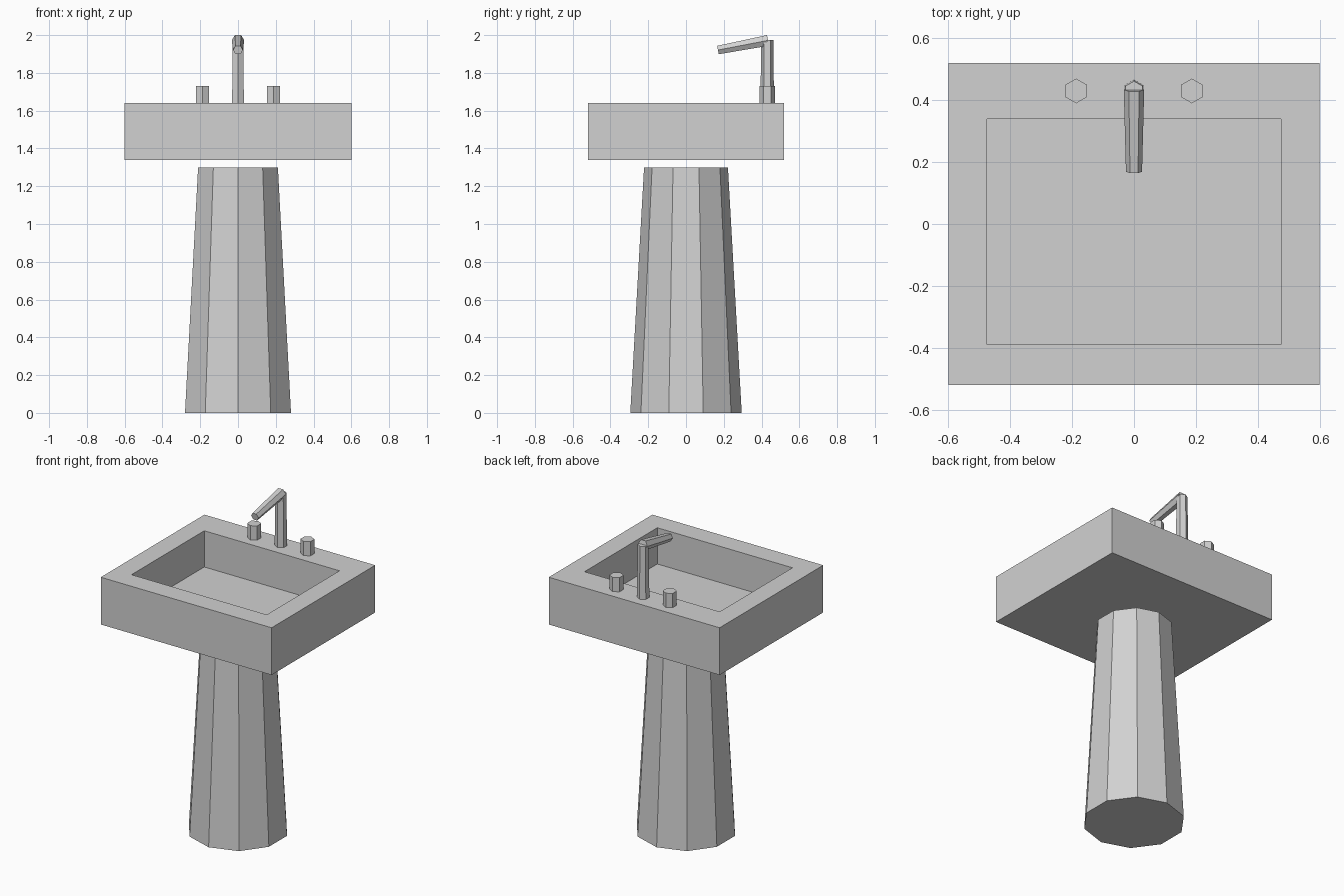
import bpy
import bmesh
from math import sin, cos, tau
from mathutils import Vector

default_cube = bpy.data.objects.get("Cube")
if default_cube:
    bpy.data.objects.remove(default_cube, do_unlink=True)

# Single light grey ceramic colour
GREY = (0.64, 0.64, 0.64, 1.0)
ceramic = bpy.data.materials.new("light_grey_ceramic")
ceramic.use_nodes = True
ceramic.diffuse_color = GREY
ceramic.node_tree.nodes["Principled BSDF"].inputs["Base Color"].default_value = GREY


def loft(name, rings):
    """Skin a list of matching point loops and cap both ends."""
    bm = bmesh.new()
    loops = [[bm.verts.new(p) for p in ring] for ring in rings]
    n = len(loops[0])
    for a, b in zip(loops, loops[1:]):
        for i in range(n):
            j = (i + 1) % n
            bm.faces.new((a[i], a[j], b[j], b[i]))
    bm.faces.new(loops[0][::-1])
    bm.faces.new(loops[-1])
    bmesh.ops.recalc_face_normals(bm, faces=bm.faces[:])
    mesh = bpy.data.meshes.new(name)
    bm.to_mesh(mesh)
    bm.free()
    mesh.materials.append(ceramic)
    obj = bpy.data.objects.new(name, mesh)
    bpy.context.collection.objects.link(obj)
    return obj


def tapered_prism(name, start, end, r_start, r_end, sides, corner):
    """Faceted tube between two points, first corner towards the given direction."""
    start, end = Vector(start), Vector(end)
    u = Vector(corner).normalized()
    v = (end - start).normalized().cross(u)
    angles = [tau * i / sides for i in range(sides)]
    return loft(name, [[c + r * (cos(t) * u + sin(t) * v) for t in angles]
                       for c, r in ((start, r_start), (end, r_end))])


def rectangle(x, y_front, y_back, z):
    return [(-x, y_front, z), (x, y_front, z), (x, y_back, z), (-x, y_back, z)]


BACK = (0, 1, 0)
SIDE = (1, 0, 0)
RIM = 1.64
TAP_Y = 0.43

# Ten-sided tapering pedestal
tapered_prism("pedestal", (0, 0, 0), (0, 0, 1.3), 0.295, 0.222, 10, BACK)

# Basin: outer walls, rim, then down into the bowl
loft("basin", [
    rectangle(0.6, -0.52, 0.52, 1.34),
    rectangle(0.6, -0.52, 0.52, RIM),
    rectangle(0.475, -0.39, 0.34, RIM),
    rectangle(0.475, -0.39, 0.34, 1.41),
])

# Tap handles on both sides
for label, sign in (("left", 1), ("right", -1)):
    x = sign * 0.187
    tapered_prism(label + "_handle", (x, TAP_Y, RIM), (x, TAP_Y, 1.73),
                  0.04, 0.04, 6, BACK)

# Faucet stem and its drooping, narrowing spout
tapered_prism("faucet_stem", (0, TAP_Y, RIM), (0, TAP_Y, 1.975), 0.036, 0.032, 6, BACK)
tapered_prism("faucet_spout", (0, 0.434, 1.972), (0, 0.169, 1.921), 0.033, 0.026, 6, SIDE)
